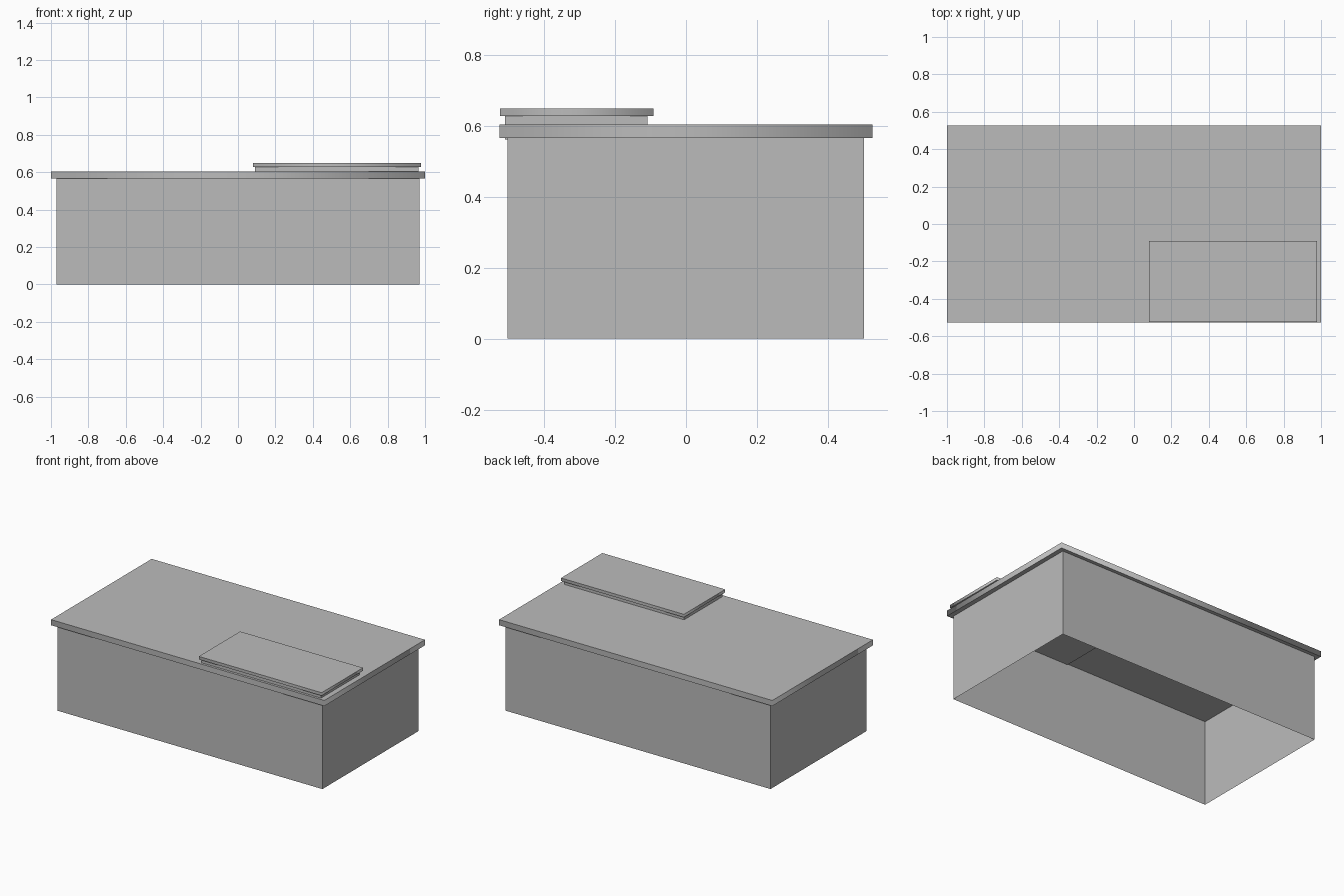
import bpy
import bmesh

cube = bpy.data.objects.get("Cube")
if cube:
    bpy.data.objects.remove(cube, do_unlink=True)

# One plain grey for the whole building
GREY = (0.5, 0.5, 0.5, 1)
grey = bpy.data.materials.new("plain grey")
grey.use_nodes = True
grey.diffuse_color = GREY
grey.node_tree.nodes["Principled BSDF"].inputs["Base Color"].default_value = GREY


def box(name, xs, ys, zs, open_bottom=False, soft_sides=False):
    """Box between the given limits, optionally open below or with softened corners."""
    bm = bmesh.new()
    bmesh.ops.create_cube(bm, size=1)
    for v in bm.verts:
        v.co = [lim[int(c > 0)] for c, lim in zip(v.co, (xs, ys, zs))]
    bm.normal_update()
    if open_bottom:
        floor = [f for f in bm.faces if f.normal.z < -0.5]
        bmesh.ops.delete(bm, geom=floor, context="FACES_ONLY")
    if soft_sides:
        # Sides shade smoothly around the rim; top and bottom stay crisp
        for f in bm.faces:
            f.smooth = True
        for e in bm.edges:
            e.smooth = abs(e.verts[0].co.z - e.verts[1].co.z) > 0.001
    mesh = bpy.data.meshes.new(name)
    bm.to_mesh(mesh)
    bm.free()
    mesh.materials.append(grey)
    obj = bpy.data.objects.new(name, mesh)
    bpy.context.collection.objects.link(obj)
    return obj


# Main hall: thin walls, open underneath
box("main_walls", (-0.97, 0.97), (-0.503, 0.502), (0, 0.566), open_bottom=True)
box("main_roof", (-1, 1), (-0.526, 0.526), (0.566, 0.603), soft_sides=True)

# Raised section at the front corner, reaching just below the main roof
box("upper_walls", (0.09, 0.964), (-0.51, -0.108), (0.561, 0.628))
box("upper_roof", (0.08, 0.979), (-0.524, -0.092), (0.628, 0.648), soft_sides=True)
